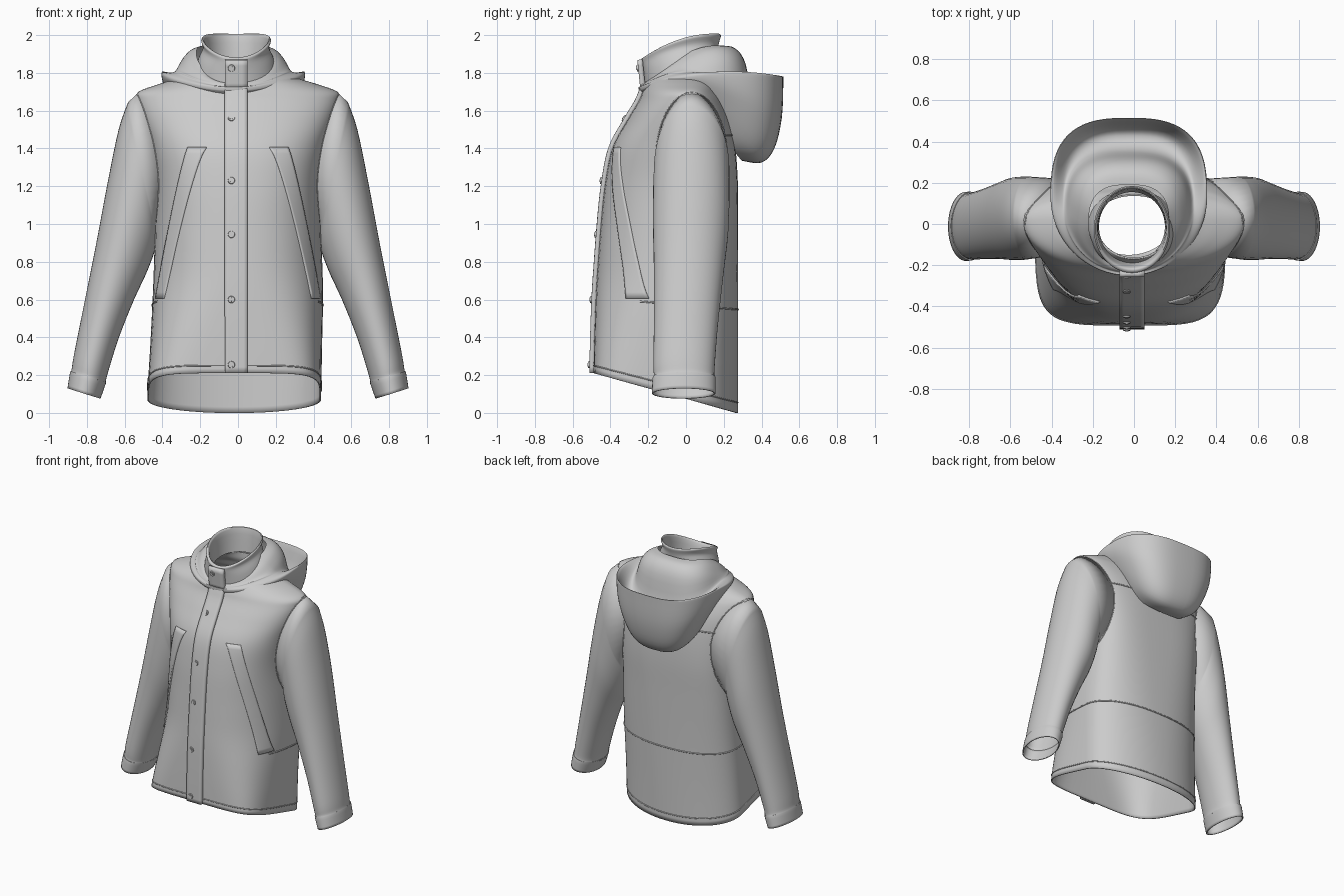
import bpy, bmesh, math
from mathutils import Vector, Matrix

if "Cube" in bpy.data.objects:
    bpy.data.objects.remove(bpy.data.objects["Cube"])

YC = 0.02          # depth of the shoulder ridge
SLOPE = 0.2745     # slant of the hem


def finish(name, bm, thick=0.0, offset=-1.0, angle=50):
    bmesh.ops.recalc_face_normals(bm, faces=bm.faces)
    me = bpy.data.meshes.new(name)
    bm.to_mesh(me)
    bm.free()
    ob = bpy.data.objects.new(name, me)
    bpy.context.collection.objects.link(ob)
    bpy.ops.object.select_all(action='DESELECT')
    ob.select_set(True)
    bpy.context.view_layer.objects.active = ob
    bpy.ops.object.shade_smooth_by_angle(angle=math.radians(angle))
    if thick:
        m = ob.modifiers.new("thickness", 'SOLIDIFY')
        m.thickness, m.offset = thick, offset
    return ob


def grid(name, rows, closed, thick=0.0, offset=-1.0):
    bm = bmesh.new()
    vs = [[bm.verts.new(p) for p in r] for r in rows]
    n = len(rows[0])
    for a, b in zip(vs, vs[1:]):
        for i in range(n if closed else n - 1):
            j = (i + 1) % n
            bm.faces.new((a[i], a[j], b[j], b[i]))
    return finish(name, bm, thick, offset)


def smooth_rows(rows, steps):
    """Catmull-Rom through rows of numbers."""
    out = []
    for i in range(len(rows) - 1):
        p = [rows[max(0, min(len(rows) - 1, i + k))] for k in (-1, 0, 1, 2)]
        for s in range(steps):
            t = s / steps
            out.append([0.5 * (2 * b + (c - a) * t + (2 * a - 5 * b + 4 * c - d) * t * t
                               + (3 * b - a - 3 * c + d) * t ** 3) for a, b, c, d in zip(*p)])
    return out + [list(rows[-1])]


def tube(name, pts, r=0.005, cyclic=False):
    cu = bpy.data.curves.new(name, 'CURVE')
    cu.dimensions, cu.bevel_depth, cu.bevel_resolution = '3D', r, 1
    sp = cu.splines.new('POLY')
    sp.points.add(len(pts) - 1)
    for q, p in zip(sp.points, pts):
        q.co = (*p, 1)
    sp.use_cyclic_u = cyclic
    ob = bpy.data.objects.new(name, cu)
    bpy.context.collection.objects.link(ob)


def spow(v, e):
    return math.copysign(abs(v) ** e, v)


# Torso profile: z, centre x, half width, front y, back y, front and back squareness
TORSO = smooth_rows([
    (.075, -.02, .46, -.49, .275, 5.0, 2.05), (.35, -.01, .455, -.485, .275, 3.6, 2.15),
    (.65, 0, .45, -.475, .275, 2.6, 2.4), (.95, 0, .44, -.455, .275, 2.4, 2.8),
    (1.2, 0, .435, -.43, .275, 2.5, 3.2), (1.4, 0, .465, -.39, .262, 2.5, 3.0),
    (1.55, 0, .51, -.31, .235, 2.4, 2.7), (1.65, 0, .535, -.25, .2, 2.2, 2.3),
    (1.70, 0, .525, -.23, .175, 2, 2), (1.74, 0, .42, -.21, .16, 2, 2),
    (1.78, 0, .29, -.19, .145, 2, 2), (1.83, 0, .19, -.17, .145, 2, 2)], 6)


def row_at(z):
    for a, b in zip(TORSO, TORSO[1:]):
        if z <= b[0]:
            t = max(0, (z - a[0]) / (b[0] - a[0]))
            return [p + (q - p) * t for p, q in zip(a, b)]
    return TORSO[-1]


def shear(z):
    return SLOPE * max(0, 1 - (z - .08) / .7)


def torso_point(r, a, grow=0.0):
    z, cx, w, yf, yb, nf, nb = r
    n, d = (nb, yb - YC) if math.sin(a) > 0 else (nf, YC - yf)
    x = cx + (w + grow) * spow(math.cos(a), 2 / n)
    y = YC + (d + grow) * spow(math.sin(a), 2 / n)
    return Vector((x, y, z - shear(z) * y))


def front(x, z, out=0.0):
    """Point on the torso front at a given x and z."""
    zn = z
    for _ in range(8):
        r = row_at(zn)
        q = min(1, abs((x - r[1]) / r[2]))
        y = YC - (YC - r[3]) * (1 - q ** r[5]) ** (1 / r[5])
        zn = z + shear(zn) * y
    return Vector((x, y - out, z))


N = 64
ANG = [2 * math.pi * i / N for i in range(N)]
grid("jacket_body", [[torso_point(r, a) for a in ANG] for r in TORSO], True, .008)

# Stitched seams: hem, waist at the back, back yoke
tube("hem_seam", [torso_point(row_at(.125), a) for a in ANG], .004, True)
for nm, z, lo, hi in (("waist_seam", .57, -.42, math.pi + .42), ("yoke_seam", 1.47, .3, math.pi - .3)):
    tube(nm, [torso_point(row_at(z), lo + (hi - lo) * i / 40) for i in range(41)], .005)


# Sleeves: outer x, outer z, inner x, inner z, middle y, half depth
SLEEVE = [(.582, 1.645, .43, .93, .03, .2), (.632, 1.5, .44, .86, .028, .202),
          (.69, 1.22, .485, .74, .025, .2), (.75, .9, .55, .6, .015, .185),
          (.82, .55, .63, .4, 0, .17), (.868, .31, .688, .215, -.01, .163),
          (.882, .225, .7, .165, -.01, .16), (.889, .215, .7, .155, -.01, .167),
          (.903, .13, .728, .075, -.012, .168)]


def armhole(a):
    y, z = .03 + .19 * math.sin(a), 1.328 + .37 * math.cos(a)
    r = row_at(z)
    n, d = (r[6], r[4] - YC) if y > YC else (r[5], YC - r[3])
    q = min(.98, abs(y - YC) / d)
    return Vector((r[2] * (1 - q ** n) ** (1 / n) - .002, y, z))


A40 = [2 * math.pi * i / 40 for i in range(40)]
hole = [armhole(a) for a in A40]
cross = [[Vector(((ox + ix) / 2 + (ox - ix) / 2 * math.cos(a), my + hy * math.sin(a),
                  (oz + iz) / 2 + (oz - iz) / 2 * math.cos(a))) for a in A40]
         for ox, oz, ix, iz, my, hy in smooth_rows(SLEEVE, 4)]
for side, s in (("right", 1), ("left", -1)):
    flip = lambda p: Vector((p.x * s, p.y, p.z))
    grid(side + "_sleeve", [[flip(p) for p in r] for r in [hole] + cross], True, .008)
    tube(side + "_armhole_seam", [flip(p) for p in hole], .004, True)

    # Slanted pocket welt
    rows = []
    for i in range(25):
        v = i / 24
        x0, x1, z = .165 + .223 * v ** .75, .265 + .168 * v ** .85, 1.405 - .8 * v
        rows.append([flip(front(x0 + (x1 - x0) * k / 8, z)) for k in range(9)])
    grid(side + "_pocket", rows, False, .016, 0)


# Loops around the neck: half width, front y, back y, front z, side z, back z
def neck_loop(row, n=2.0, cx=0.0):
    w, yf, yb, zf, zs, zb = row
    pts = []
    for a in ANG:
        e = 2 / n if math.sin(a) > 0 else 1
        c, sn = spow(math.cos(a), e), spow(math.sin(a), e)
        t = (1 + sn) / 2
        z = zf * (1 - t) * (1 - 2 * t) + zs * 4 * t * (1 - t) + zb * t * (2 * t - 1)
        pts.append((cx + w * c, (yf + yb) / 2 + (yb - yf) / 2 * sn, z))
    return pts


# Stand collar, folded over at its top edge
COLLAR = [(.22, -.215, .17, 1.71, 1.78, 1.83), (.2, -.225, .17, 1.8, 1.87, 1.92),
          (.175, -.235, .175, 1.85, 1.93, 1.96), (.185, -.235, .185, 1.875, 1.972, 1.997),
          (.168, -.21, .17, 1.87, 1.965, 1.992), (.16, -.18, .155, 1.74, 1.8, 1.83)]
grid("collar", [neck_loop(r, 2, -.01) for r in smooth_rows(COLLAR, 4)], True)

# Lowered hood: drape, valley, rim, hanging bag
HOOD = [(.195, -.2, .19, 1.74, 1.9, 1.945), (.245, -.22, .26, 1.745, 1.88, 1.93),
        (.285, -.23, .315, 1.74, 1.84, 1.85), (.31, -.235, .36, 1.73, 1.805, 1.64),
        (.33, -.24, .45, 1.725, 1.795, 1.6), (.372, -.25, .508, 1.725, 1.805, 1.77),
        (.38, -.25, .515, 1.71, 1.785, 1.745), (.365, -.245, .507, 1.7, 1.73, 1.56),
        (.32, -.22, .468, 1.68, 1.65, 1.4), (.28, -.18, .4, 1.68, 1.6, 1.325),
        (.24, -.15, .295, 1.68, 1.56, 1.335)]
grid("hood", [neck_loop(r, 2.8, -.025) for r in smooth_rows(HOOD, 4)], True)

# Front placket and collar tab
ZS = [.212 + (1.735 - .212) * i / 50 for i in range(51)]
grid("placket", [[front(-.07 + .12 * k / 6, z, .008) for k in range(7)] for z in ZS], False, .028, 0)
grid("collar_tab", [[(-.07 + .12 * k / 4, -.228 - .016 * i / 5, 1.715 + .155 * i / 5)
                     for k in range(5)] for i in range(6)], False, .028, 0)

# Snap buttons
for i, z in enumerate((.255, .6, .945, 1.23, 1.56, 1.825)):
    if i < 5:
        p = front(-.035, z, .023)
        tilt = math.atan2(front(-.035, z + .03).y - front(-.035, z - .03).y, .06)
    else:
        p, tilt = Vector((-.035, -.255, z)), -.1
    bm = bmesh.new()
    for rad, h in ((.02, .012), (.011, .018)):
        bmesh.ops.create_cone(bm, cap_ends=True, segments=20, radius1=rad, radius2=rad * .85, depth=h)
    bmesh.ops.transform(bm, matrix=Matrix.Translation(p) @ Matrix.Rotation(math.pi / 2 - tilt, 4, 'X'),
                        verts=bm.verts)
    finish("button_%d" % (i + 1), bm, angle=30)
